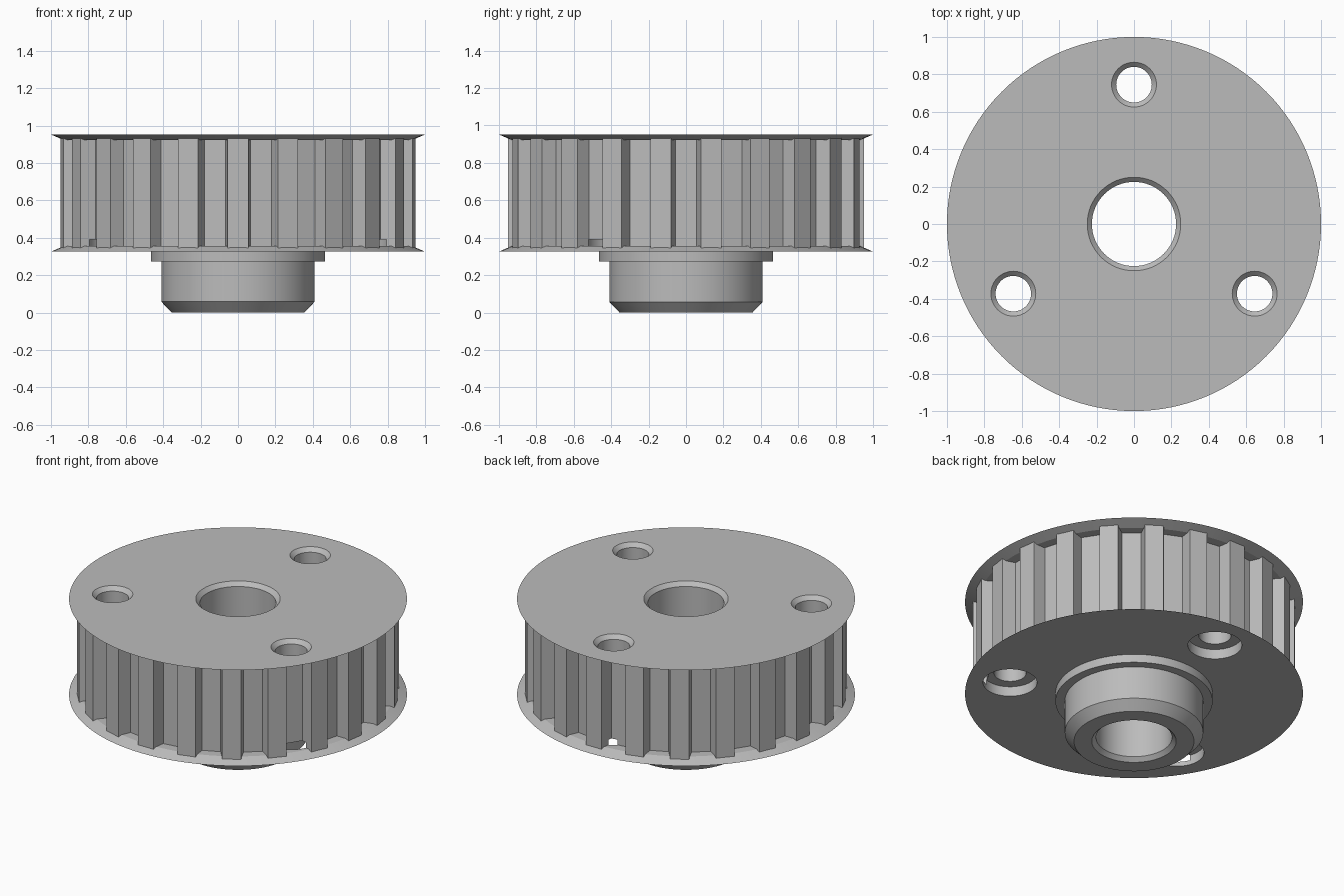
import bpy
import bmesh
from math import radians, sin, cos, tau
from mathutils import Matrix, Vector

if "Cube" in bpy.data.objects:
    bpy.data.objects.remove(bpy.data.objects["Cube"], do_unlink=True)

TOP, BASE = 0.952, 0.326      # flange faces
TEETH = 22
BOLT_CIRCLE = 0.745

steel = bpy.data.materials.new("grey steel")
steel.use_nodes = True
GREY = (0.5, 0.5, 0.5, 1)
steel.diffuse_color = GREY
steel.node_tree.nodes["Principled BSDF"].inputs["Base Color"].default_value = GREY


def finish(bm, name):
    bmesh.ops.recalc_face_normals(bm, faces=bm.faces)
    mesh = bpy.data.meshes.new(name)
    bm.to_mesh(mesh)
    bm.free()
    mesh.materials.append(steel)
    obj = bpy.data.objects.new(name, mesh)
    bpy.context.collection.objects.link(obj)
    return obj


def lathe(name, profile, segments, centre=(0, 0)):
    """Solid turned from (radius, height) points, capped at both ends."""
    bm = bmesh.new()
    rings = []
    for r, z in profile:
        rings.append([bm.verts.new((centre[0] + r * cos(tau * i / segments),
                                    centre[1] + r * sin(tau * i / segments), z))
                      for i in range(segments)])
    for low, high in zip(rings, rings[1:]):
        for i in range(segments):
            j = (i + 1) % segments
            bm.faces.new((low[i], low[j], high[j], high[i]))
    bm.faces.new(rings[0])
    bm.faces.new(rings[-1])
    return finish(bm, name)


def toothed_core(name, low, high):
    """Prism with trapezoid teeth, one of them facing the front."""
    bm = bmesh.new()
    outline = []
    tooth = [(-0.068, 0.868), (-0.056, 0.951), (0.056, 0.951), (0.068, 0.868)]
    for k in range(TEETH):
        turn = Matrix.Rotation(-tau * k / TEETH, 3, 'Z')
        for side, out in tooth:
            outline.append(bm.verts.new(turn @ Vector((side, -out, low))))
        # keep the winding consistent along the outline
    count = len(tooth)
    ordered = []
    for k in range(TEETH):
        block = outline[k * count:(k + 1) * count]
        ordered += block[::-1]
    face = bm.faces.new(ordered)
    grown = bmesh.ops.extrude_face_region(bm, geom=[face])["geom"]
    bmesh.ops.translate(bm, vec=(0, 0, high - low),
                        verts=[v for v in grown if isinstance(v, bmesh.types.BMVert)])
    return finish(bm, name)


def combine(target, other, operation):
    other.hide_render = True
    mod = target.modifiers.new(operation.lower(), 'BOOLEAN')
    mod.operation = operation
    mod.solver = 'EXACT'
    mod.object = other
    bpy.context.view_layer.objects.active = target
    bpy.ops.object.modifier_apply(modifier=mod.name)
    bpy.data.objects.remove(other, do_unlink=True)


# Hub, collar and the two coned flanges
pulley = lathe("pulley_body", [
    (0.355, 0), (0.41, 0.058), (0.41, 0.272), (0.465, 0.272), (0.465, BASE),
    (1.0, BASE), (0.93, BASE + 0.03), (0.8, BASE + 0.03),
    (0.8, TOP - 0.03), (0.93, TOP - 0.03), (1.0, TOP)], 128)

# Belt teeth
combine(pulley, toothed_core("belt_teeth", BASE + 0.01, TOP - 0.01), 'UNION')

# Shaft bore, chamfered at both ends
combine(pulley, lathe("shaft_bore", [
    (0.27, -0.02), (0.225, 0.025), (0.225, TOP - 0.025), (0.27, TOP + 0.02)], 64),
    'DIFFERENCE')

# Three bolt holes, countersunk above and counterbored below
for degrees in (90, 210, 330):
    a = radians(degrees)
    combine(pulley, lathe("bolt_hole", [
        (0.16, BASE - 0.02), (0.16, 0.39), (0.095, 0.39),
        (0.095, TOP - 0.025), (0.14, TOP + 0.02)], 48,
        (BOLT_CIRCLE * cos(a), BOLT_CIRCLE * sin(a))), 'DIFFERENCE')

# Smooth turned faces with crisp edges
bpy.ops.object.select_all(action='DESELECT')
pulley.select_set(True)
bpy.context.view_layer.objects.active = pulley
bpy.ops.object.shade_smooth_by_angle(angle=radians(20))
